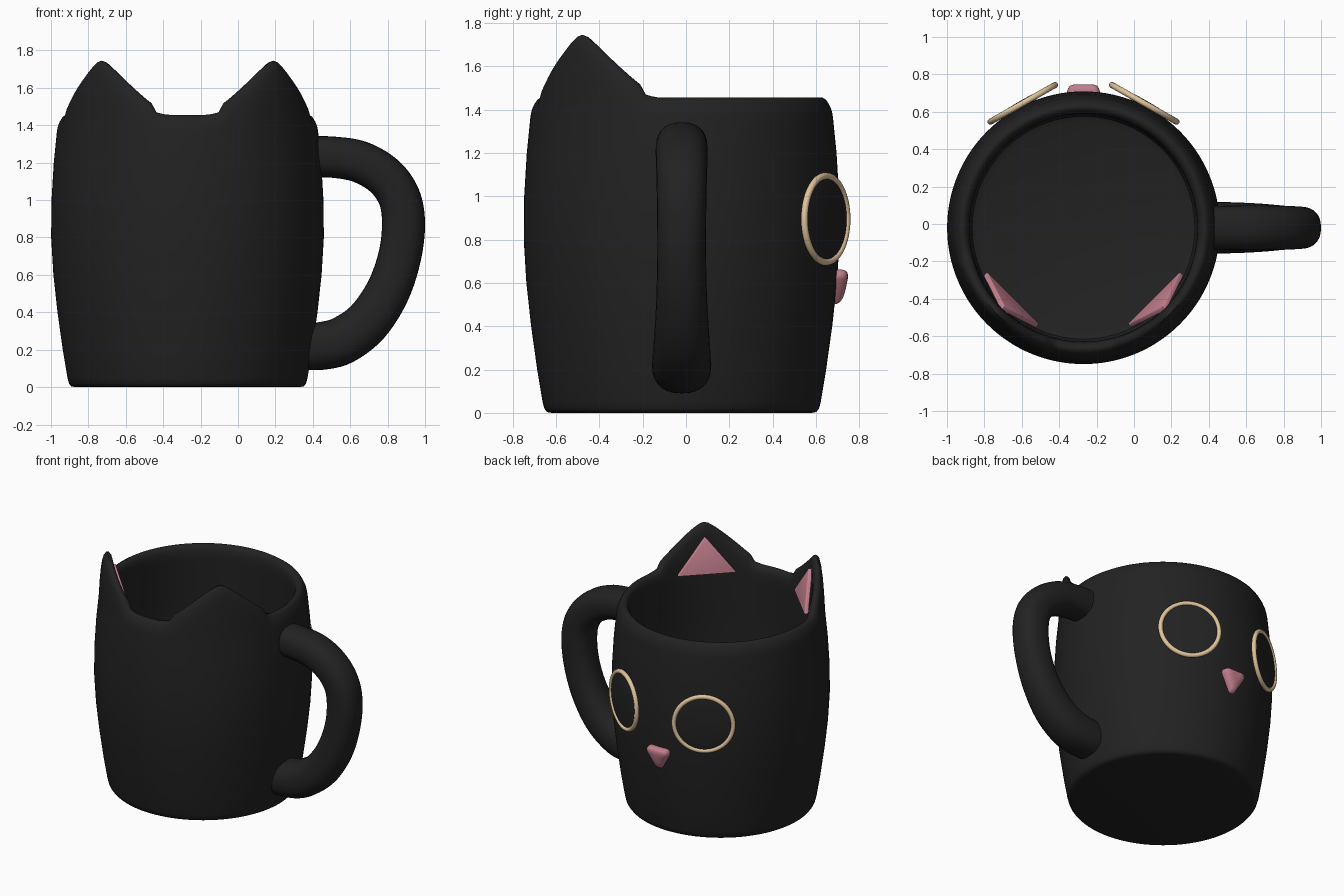
import bpy, bmesh, math
from mathutils import Vector

if "Cube" in bpy.data.objects:
    bpy.data.objects.remove(bpy.data.objects["Cube"])

CX, CY = -0.27, -0.02          # mug axis


def material(name, rgb):
    m = bpy.data.materials.new(name)
    m.diffuse_color = (*rgb, 1)
    m.use_nodes = True
    m.node_tree.nodes["Principled BSDF"].inputs["Base Color"].default_value = m.diffuse_color
    return m


BLACK = material("black glaze", (0.016, 0.016, 0.016))
PINK = material("dusty pink", (0.54, 0.21, 0.27))
CREAM = material("cream", (0.74, 0.55, 0.33))


def finish(bm, name, mat, angle=None):
    bmesh.ops.recalc_face_normals(bm, faces=bm.faces)
    me = bpy.data.meshes.new(name)
    bm.to_mesh(me)
    bm.free()
    ob = bpy.data.objects.new(name, me)
    bpy.context.collection.objects.link(ob)
    me.materials.append(mat)
    if angle:
        bpy.ops.object.select_all(action='DESELECT')
        ob.select_set(True)
        bpy.context.view_layer.objects.active = ob
        bpy.ops.object.shade_smooth_by_angle(angle=math.radians(angle))
    return ob


def loft(bm, rings, cap_start=True, cap_end=True):
    """Skin a list of closed rings of points."""
    vs = [[bm.verts.new(p) for p in r] for r in rings]
    n = len(vs[0])
    for a, b in zip(vs, vs[1:]):
        for i in range(n):
            j = (i + 1) % n
            bm.faces.new((a[i], a[j], b[j], b[i]))
    if cap_start:
        bm.faces.new(vs[0])
    if cap_end:
        bm.faces.new(vs[-1])


def smooth_path(pts, steps):
    """Catmull-Rom through points of any dimension."""
    p = [Vector(q) for q in pts]
    p = [2 * p[0] - p[1]] + p + [2 * p[-1] - p[-2]]
    out = []
    for i in range(1, len(p) - 2):
        a, b, c, d = p[i - 1:i + 3]
        for k in range(steps):
            t = k / steps
            out.append(0.5 * (2 * b + (c - a) * t + (2 * a - 5 * b + 4 * c - d) * t * t
                              + (3 * b - a - 3 * c + d) * t ** 3))
    return out + [p[-2]]


# Mug body: revolved wall whose rim rises into two ears
def ear_lift(theta):
    d = min(abs(math.degrees(theta) - c) for c in (225, 315))
    if d >= 38:
        return 0.0
    d = math.sqrt(d * d + 9) - 3              # rounded tip
    t = max(0, 1 - d / 35.1)
    return 0.29 * t ** 1.12 * (1 - 0.4 * (1 - t) ** 2 * (1 - t)) if t > 0.25 else 0.29 * 0.715 * t * t * 1.45


# radius, height, share of the ear lift
PROFILE = [(0.60, 0.0, 0), (0.622, 0.004, 0), (0.634, 0.02, 0), (0.642, 0.05, 0),
           (0.667, 0.2, 0), (0.695, 0.4, 0), (0.717, 0.6, 0), (0.729, 0.8, 0),
           (0.727, 1.0, 0), (0.715, 1.2, 0), (0.699, 1.36, 0), (0.695, 1.385, .2),
           (0.691, 1.40, .45), (0.685, 1.415, .7), (0.677, 1.43, .88), (0.667, 1.445, .97),
           (0.652, 1.455, 1), (0.638, 1.453, 1), (0.624, 1.443, .97), (0.615, 1.425, .85),
           (0.61, 1.40, .6), (0.609, 1.37, .25), (0.61, 1.33, 0), (0.625, 1.1, 0),
           (0.635, 0.8, 0), (0.625, 0.4, 0), (0.606, 0.14, 0), (0.595, 0.1, 0), (0.56, 0.085, 0)]
N = 144
angles = [2 * math.pi * i / N for i in range(N)]
bm = bmesh.new()
loft(bm, [[(CX + r * math.cos(a), CY + r * math.sin(a), z + w * ear_lift(a)) for a in angles]
          for r, z, w in PROFILE])
finish(bm, "mug_body", BLACK, 50)

# Handle: swept rounded section; x, z, half thickness, half width
path = smooth_path([(0.37, 1.23, .11, .115), (0.50, 1.23, .11, .118), (0.65, 1.205, .112, .12),
                    (0.78, 1.13, .112, .118), (0.86, 1.02, .113, .115), (0.885, 0.88, .115, .113),
                    (0.865, 0.70, .115, .113), (0.80, 0.51, .118, .118), (0.69, 0.345, .123, .128),
                    (0.56, 0.25, .128, .135), (0.46, 0.222, .128, .137), (0.37, 0.215, .125, .135)], 5)


def power(v, e=0.85):
    return math.copysign(abs(v) ** e, v)


rings = []
for i, p in enumerate(path):
    t = path[min(i + 1, len(path) - 1)] - path[max(i - 1, 0)]
    l = math.hypot(t[0], t[1])
    nx, nz = -t[1] / l, t[0] / l
    ring = []
    for k in range(28):
        a = 2 * math.pi * k / 28
        u, v = p[2] * power(math.cos(a)), p[3] * power(math.sin(a))
        ring.append((p[0] + nx * u, CY + v, p[1] + nz * u))
    rings.append(ring)
bm = bmesh.new()
loft(bm, rings)
finish(bm, "handle", BLACK, 50)

# Eyes: cream ring around a shallow black lens, turned to face outward
TILT = math.radians(29.6)
for s, side in ((-1, "left"), (1, "right")):
    place = dict(location=(CX + s * 0.325, CY + 0.665, 0.895),
                 rotation=(-math.pi / 2, 0, -s * TILT))
    bpy.ops.mesh.primitive_torus_add(major_radius=0.199, minor_radius=0.016,
                                     major_segments=64, minor_segments=12, **place)
    ring = bpy.context.object
    ring.name = side + "_eye_ring"
    ring.data.materials.append(CREAM)
    bpy.ops.object.shade_smooth_by_angle(angle=math.radians(50))
    bpy.ops.mesh.primitive_uv_sphere_add(segments=48, ring_count=16, radius=1, **place)
    lens = bpy.context.object
    lens.name = side + "_eye_lens"
    lens.scale = (0.198, 0.198, 0.018)
    lens.data.materials.append(BLACK)
    bpy.ops.object.shade_smooth_by_angle(angle=math.radians(60))

# Nose: domed, rounded triangle pointing down
outline = []
for cx, cz, start in ((0.057, 0.632, -30), (-0.057, 0.632, 90), (0, 0.53, 210)):
    for k in range(9):
        a = math.radians(start + 120 * k / 8)
        outline.append((cx + 0.03 * math.cos(a), cz + 0.03 * math.sin(a)))
rings = [[(CX + x * f, y - max(0, 0.66 - (0.6 + (z - 0.6) * f)) * 0.2, 0.6 + (z - 0.6) * f)
          for x, z in outline]
         for f, y in ((1, 0.68), (1, 0.715), (0.95, 0.732), (0.84, 0.744), (0.65, 0.751), (0.3, 0.755))]
bm = bmesh.new()
loft(bm, rings)
finish(bm, "nose", PINK, 50)

# Inner ear plates: leaning triangles against the inside of each ear
for s, side in ((-1, "left"), (1, "right")):
    out = Vector((s, -1, 0)).normalized()
    along = Vector((s, 1, 0)).normalized()
    o = Vector((CX, CY, 0))
    up = Vector((0, 0, 1))
    tri = [o + out * 0.53 + along * 0.2 + up * 1.41,
           o + out * 0.53 - along * 0.2 + up * 1.41,
           o + out * 0.595 + up * 1.655]
    back = out * 0.03
    bm = bmesh.new()
    loft(bm, [tri, [p + back for p in tri]])
    bmesh.ops.bevel(bm, geom=bm.edges[:], offset=0.006, segments=2, affect='EDGES', profile=0.5)
    finish(bm, side + "_inner_ear", PINK, 40)
